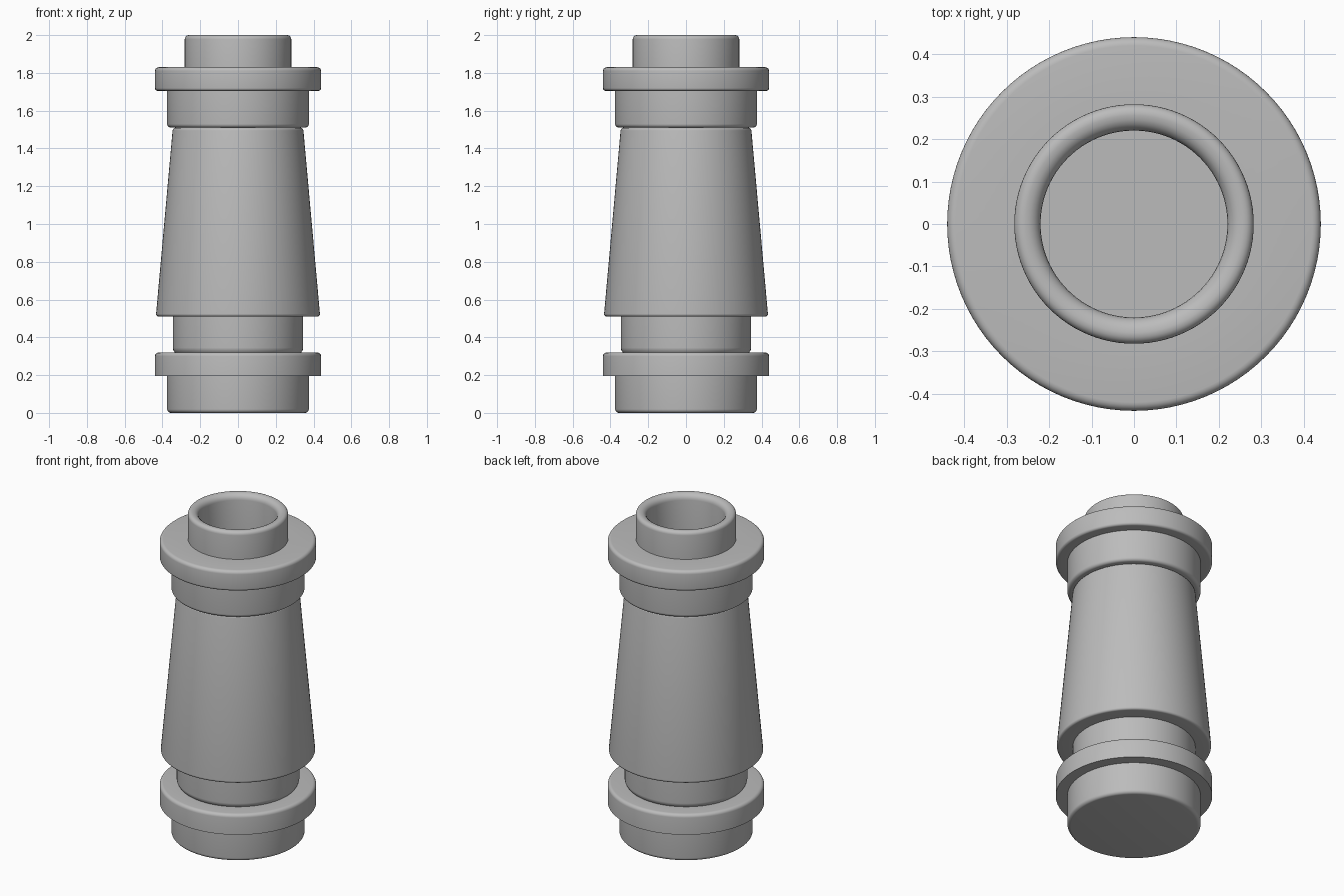
import bpy, bmesh, math
from mathutils import Vector

cube = bpy.data.objects.get("Cube")
if cube:
    bpy.data.objects.remove(cube, do_unlink=True)

SIDES = 96

grey = bpy.data.materials.new("light_grey")
grey.use_nodes = True
COLOUR = (0.5, 0.5, 0.5, 1)
grey.diffuse_color = COLOUR
grey.node_tree.nodes["Principled BSDF"].inputs["Base Color"].default_value = COLOUR


def rounded(corners, steps=5):
    """Replace each (radius, height, fillet) corner by a small curve."""
    pts = [Vector(c[:2]) for c in corners]
    out = []
    for i, (p, c) in enumerate(zip(pts, corners)):
        if c[2] == 0:
            out.append(p)
            continue
        a = p + (pts[i - 1] - p).normalized() * c[2]
        b = p + (pts[i + 1] - p).normalized() * c[2]
        for k in range(steps + 1):
            t = k / steps
            # conic weighted to follow a circular arc
            w = math.sqrt(0.5) * 2 * t * (1 - t)
            out.append((a * (1 - t) ** 2 + p * w + b * t ** 2) / ((1 - t) ** 2 + w + t ** 2))
    return out


def turned(name, corners):
    """Spin a profile, starting and ending on the axis, around z."""
    bm = bmesh.new()
    verts = [bm.verts.new((p.x, 0, p.y)) for p in rounded(corners)]
    edges = [bm.edges.new(pair) for pair in zip(verts, verts[1:])]
    bmesh.ops.spin(bm, geom=verts + edges, cent=(0, 0, 0), axis=(0, 0, 1),
                   angle=math.tau, steps=SIDES, use_merge=True)
    bmesh.ops.remove_doubles(bm, verts=bm.verts, dist=1e-5)
    bmesh.ops.recalc_face_normals(bm, faces=bm.faces)
    mesh = bpy.data.meshes.new(name)
    bm.to_mesh(mesh)
    bm.free()
    mesh.materials.append(grey)
    obj = bpy.data.objects.new(name, mesh)
    bpy.context.collection.objects.link(obj)
    bpy.ops.object.select_all(action='DESELECT')
    obj.select_set(True)
    bpy.context.view_layer.objects.active = obj
    bpy.ops.object.shade_smooth_by_angle(angle=math.radians(30))
    return obj


# Lower half: base, flange, neck and tapered barrel
turned("lower_barrel", [
    (0, 0, 0), (0.375, 0, 0.02),
    (0.375, 0.195, 0), (0.44, 0.195, 0), (0.44, 0.32, 0.02),
    (0.335, 0.32, 0), (0.345, 0.335, 0.01), (0.345, 0.51, 0),
    (0.435, 0.51, 0.015), (0.345, 1.51, 0.015), (0, 1.51, 0),
])

# Upper half: collar, flange and hollow rim
turned("upper_collar_and_rim", [
    (0, 1.51, 0), (0.375, 1.51, 0.02),
    (0.375, 1.705, 0), (0.44, 1.705, 0.015), (0.44, 1.83, 0.02),
    (0.282, 1.83, 0), (0.282, 2, 0.022), (0.22, 2, 0.036),
    (0.22, 1.7, 0), (0, 1.7, 0),
])
